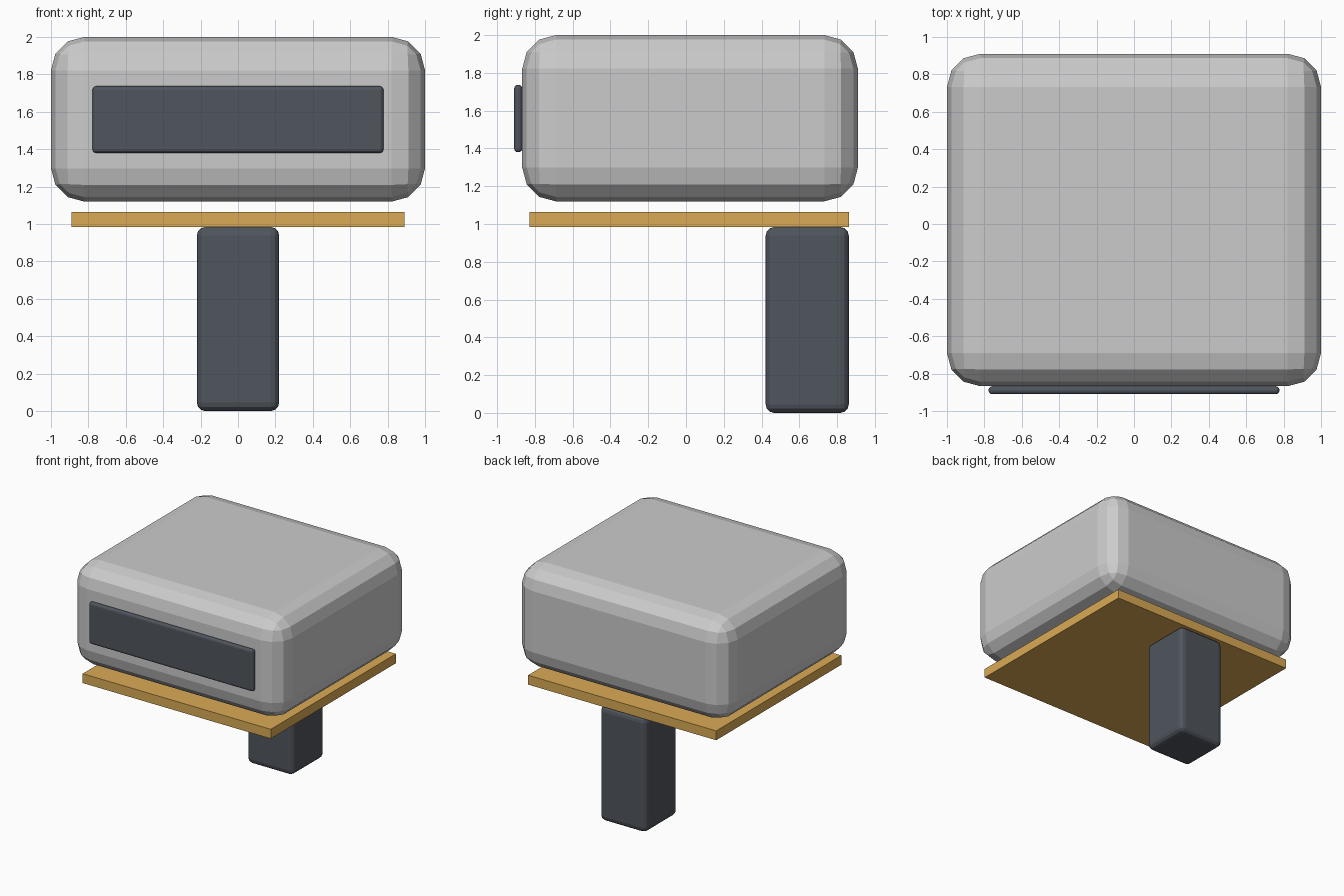
import bpy, bmesh

if "Cube" in bpy.data.objects:
    bpy.data.objects.remove(bpy.data.objects["Cube"])


def material(name, color):
    mat = bpy.data.materials.new(name)
    mat.diffuse_color = (*color, 1.0)
    mat.use_nodes = True
    mat.node_tree.nodes["Principled BSDF"].inputs["Base Color"].default_value = mat.diffuse_color
    return mat


def box(name, x, y, z, bevel=0.0, segments=3, mat=None):
    """Flat-shaded box spanning the given ranges, with optional rounded edges."""
    bm = bmesh.new()
    bmesh.ops.create_cube(bm, size=1.0)
    for v in bm.verts:
        for i, (lo, hi) in enumerate((x, y, z)):
            v.co[i] = lo if v.co[i] < 0 else hi
    if bevel:
        bmesh.ops.bevel(bm, geom=bm.edges[:], offset=bevel, segments=segments,
                        profile=0.5, affect='EDGES')
    mesh = bpy.data.meshes.new(name)
    bm.to_mesh(mesh)
    bm.free()
    obj = bpy.data.objects.new(name, mesh)
    bpy.context.collection.objects.link(obj)
    if mat:
        mesh.materials.append(mat)
    return obj


dark = material("dark_slate", (0.08, 0.09, 0.11))
amber = material("amber", (0.70, 0.40, 0.09))

# Rounded main housing
box("housing", (-1, 1), (-0.867, 0.91), (1.12, 2.0), 0.178)

# Dark window resting on the front face
box("front_panel", (-0.778, 0.778), (-0.91, -0.867), (1.38, 1.737), 0.02, 3, dark)

# Thin sharp-edged plate floating just below the housing
box("base_plate", (-0.89, 0.89), (-0.828, 0.863), (0.984, 1.064), mat=amber)

# Support post at the rear
box("rear_post", (-0.22, 0.22), (0.422, 0.862), (0.0, 0.984), 0.045, 3, dark)
